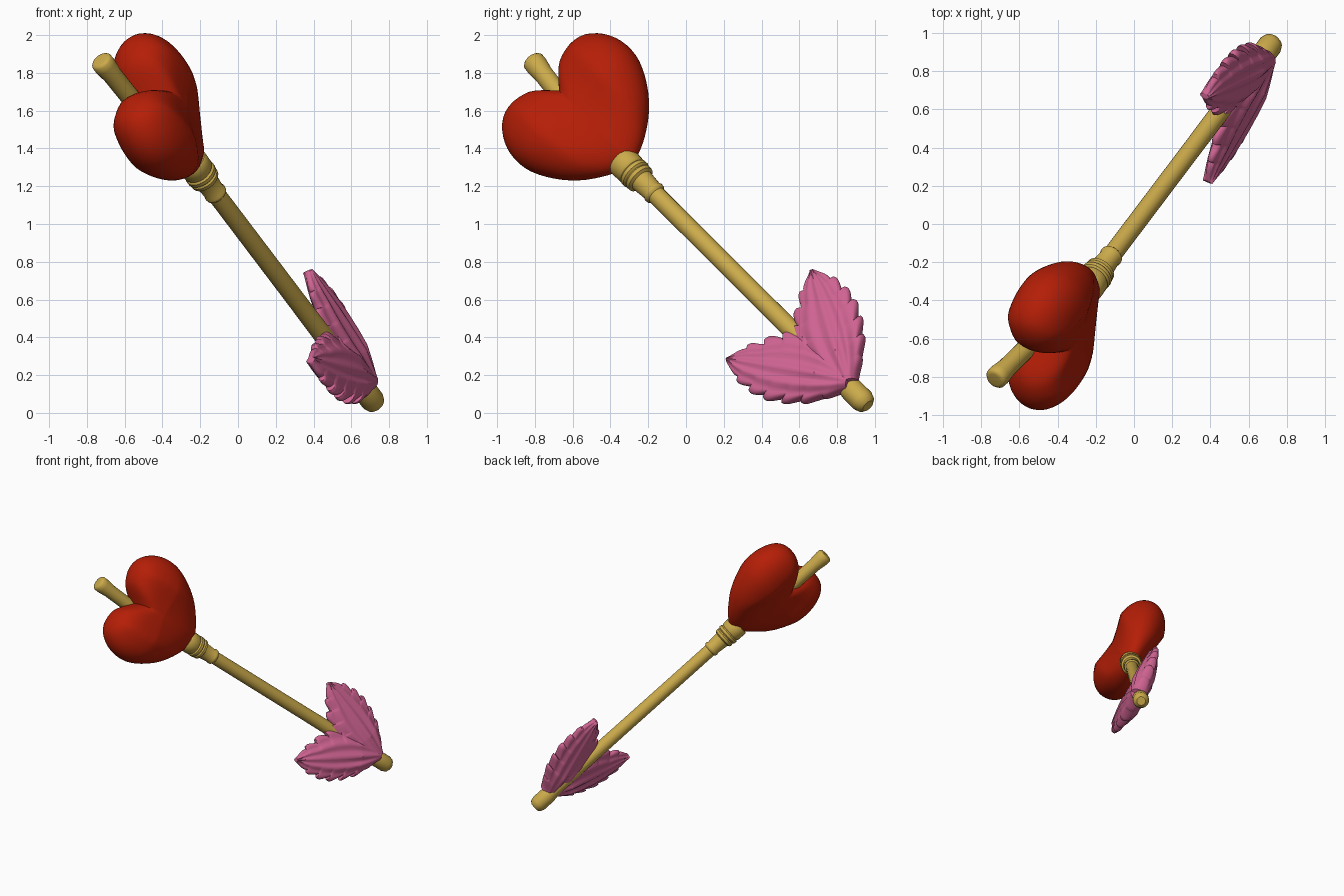
import bpy, bmesh, math
from mathutils import Vector, Matrix

cube = bpy.data.objects.get("Cube")
if cube:
    bpy.data.objects.remove(cube)


def material(name, rgb):
    m = bpy.data.materials.new(name)
    m.use_nodes = True
    m.diffuse_color = (*rgb, 1)
    m.node_tree.nodes["Principled BSDF"].inputs["Base Color"].default_value = (*rgb, 1)
    return m


GOLD = material("gold wood", (0.60, 0.405, 0.07))
RED = material("heart red", (0.46, 0.013, 0.002))
PINK = material("feather pink", (0.62, 0.125, 0.285))


def frame(origin, z_axis, x_hint):
    """Matrix whose local z follows z_axis and local x leans to x_hint."""
    z = Vector(z_axis).normalized()
    x = Vector(x_hint)
    x = (x - z * x.dot(z)).normalized()
    y = z.cross(x)
    return Matrix.Translation(origin) @ Matrix((x, y, z)).transposed().to_4x4()


def loft(name, rings, matrix, mat, angle=40):
    """Closed skin over a list of equally long point rings."""
    bm = bmesh.new()
    loops = [[bm.verts.new(p) for p in ring] for ring in rings]
    n = len(loops[0])
    for a, b in zip(loops, loops[1:]):
        for i in range(n):
            j = (i + 1) % n
            bm.faces.new((a[i], a[j], b[j], b[i]))
    bm.faces.new(loops[0][::-1])
    bm.faces.new(loops[-1])
    bmesh.ops.remove_doubles(bm, verts=bm.verts, dist=0.0004)
    bmesh.ops.recalc_face_normals(bm, faces=bm.faces)
    mesh = bpy.data.meshes.new(name)
    bm.to_mesh(mesh)
    bm.free()
    mesh.materials.append(mat)
    obj = bpy.data.objects.new(name, mesh)
    bpy.context.collection.objects.link(obj)
    obj.matrix_world = matrix
    bpy.ops.object.select_all(action="DESELECT")
    obj.select_set(True)
    bpy.context.view_layer.objects.active = obj
    bpy.ops.object.shade_smooth_by_angle(angle=math.radians(angle))
    return obj


def turned(name, profile, start, end, sides=24):
    """Round rod with a (distance, radius) profile between two points."""
    rings = [[(r * math.cos(k * math.tau / sides), r * math.sin(k * math.tau / sides), d)
              for k in range(sides)] for d, r in profile]
    return loft(name, rings, frame(start, Vector(end) - Vector(start), (0, 0, 1)), GOLD)


def interpolate(points, t):
    """Smooth curve through evenly spaced points, t from 0 to 1."""
    f = t * (len(points) - 1)
    i = min(int(f), len(points) - 2)
    u = f - i
    get = lambda k: Vector(points[max(0, min(k, len(points) - 1))])
    a, b, c, d = (get(i + k) for k in (-1, 0, 1, 2))
    return 0.5 * (2 * b + (c - a) * u + (2 * a - 5 * b + 4 * c - d) * u ** 2
                  + (3 * b - a - 3 * c + d) * u ** 3)


WIDE = Vector((0, 0.7, 0.71))          # direction across the heart and feathers
COLLAR = Vector((-0.25, -0.34, 1.335))
TAIL = Vector((0.735, 0.965, 0.035))

# Shaft with collar bands and rounded end
turned("shaft", [(0, 0), (0, 0.08), (0.01, 0.086), (0.08, 0.084), (0.09, 0.077),
                 (0.10, 0.086), (0.12, 0.086), (0.13, 0.075), (0.14, 0.082),
                 (0.16, 0.08), (0.17, 0.064), (0.26, 0.056), (0.27, 0.062),
                 (0.285, 0.06), (0.295, 0.05), (1.2, 0.05), (1.88, 0.053),
                 (1.95, 0.064), (2.04, 0.064), (2.07, 0.054), (2.086, 0.035),
                 (2.086, 0)], COLLAR, TAIL)

# Point rod emerging between the lobes, with a softly rounded end
turned("front_rod", [(0.004, 0), (0, 0.035), (0.004, 0.05), (0.015, 0.059), (0.05, 0.06),
                     (0.12, 0.052), (0.5, 0.05), (0.5, 0)],
       (-0.73, -0.815, 1.87), (-0.45, -0.54, 1.52))

# Puffy heart: outline half from tip to notch, mirrored, then domed on both sides
half = [(0, 0), (0.15, 0.075), (0.31, 0.225), (0.415, 0.43), (0.405, 0.61),
        (0.30, 0.735), (0.13, 0.73), (0, 0.60)]
STEPS = 36
right = [interpolate(half, k / STEPS) for k in range(STEPS + 1)]
outline = right + [Vector((-p.x, p.y)) for p in right[-2:0:-1]]
centre = Vector((0, 0.41))
rings = []
LAYERS = 32
for k in range(LAYERS + 1):
    a = math.pi * k / LAYERS
    s = max(math.sin(a), 0.0005) ** 0.65
    ring = []
    for p in outline:
        q = centre + (p - centre) * s
        # the lobes are fuller than the middle, and the tip is slimmer
        lobe = 0.155 + 0.05 * min(1, (q.x / 0.22) ** 2)
        taper = 0.7 + 0.3 * min(1, max(0, q.y / 0.4))
        ring.append((q.x, lobe * taper * math.cos(a), q.y))
    rings.append(ring)
loft("heart", rings, frame((-0.215, -0.28, 1.32), (-0.475, -0.64, 0.63), WIDE), RED, 60)

# Two thick serrated leaf-shaped feathers with radiating ridges, wrapping the shaft
widths = [(0.045, 0), (0.10, 0), (0.14, 0), (0.16, 0), (0.165, 0),
          (0.155, 0), (0.125, 0), (0.085, 0), (0.015, 0)]


def feather(name, tip, outer):
    base = Vector((0.685, 0.87, 0.155))
    axis = Vector(tip) - base
    length = axis.length
    rows, sides, rings = 72, 64, []
    for i in range(rows + 1):
        t = i / rows
        w = interpolate(widths, t).x
        saw = (t * 7) % 1
        tooth = (0.20 * saw - 0.12 * saw ** 8 - 0.08) * min(1, t * 4)
        thick = 0.085 * min(1, 0.75 + t) * (1 - 0.7 * t ** 1.5)
        inner = 1 + 0.3 * math.sin(math.pi * min(1, t / 0.75))
        ring = []
        for k in range(sides):
            a = math.tau * k / sides
            s = math.cos(a)
            edge = abs(s) ** 3
            ridge = 1 + 0.13 * min(1, t * 4) * math.cos(s * 13)
            x = w * s * (1 + tooth * edge * 1.6) * (inner if s < 0 else 1)
            y = thick * math.sin(a) * ridge
            z = length * t + 0.05 * edge * t * (1 - t) * 4 * (0.5 + saw * 0.5)
            ring.append((x, y, z))
        rings.append(ring)
    loft(name, rings, frame(base, axis, WIDE * outer), PINK, 50)


feather("upper_feather", (0.37, 0.67, 0.75), 1)
feather("lower_feather", (0.385, 0.22, 0.28), -1)
